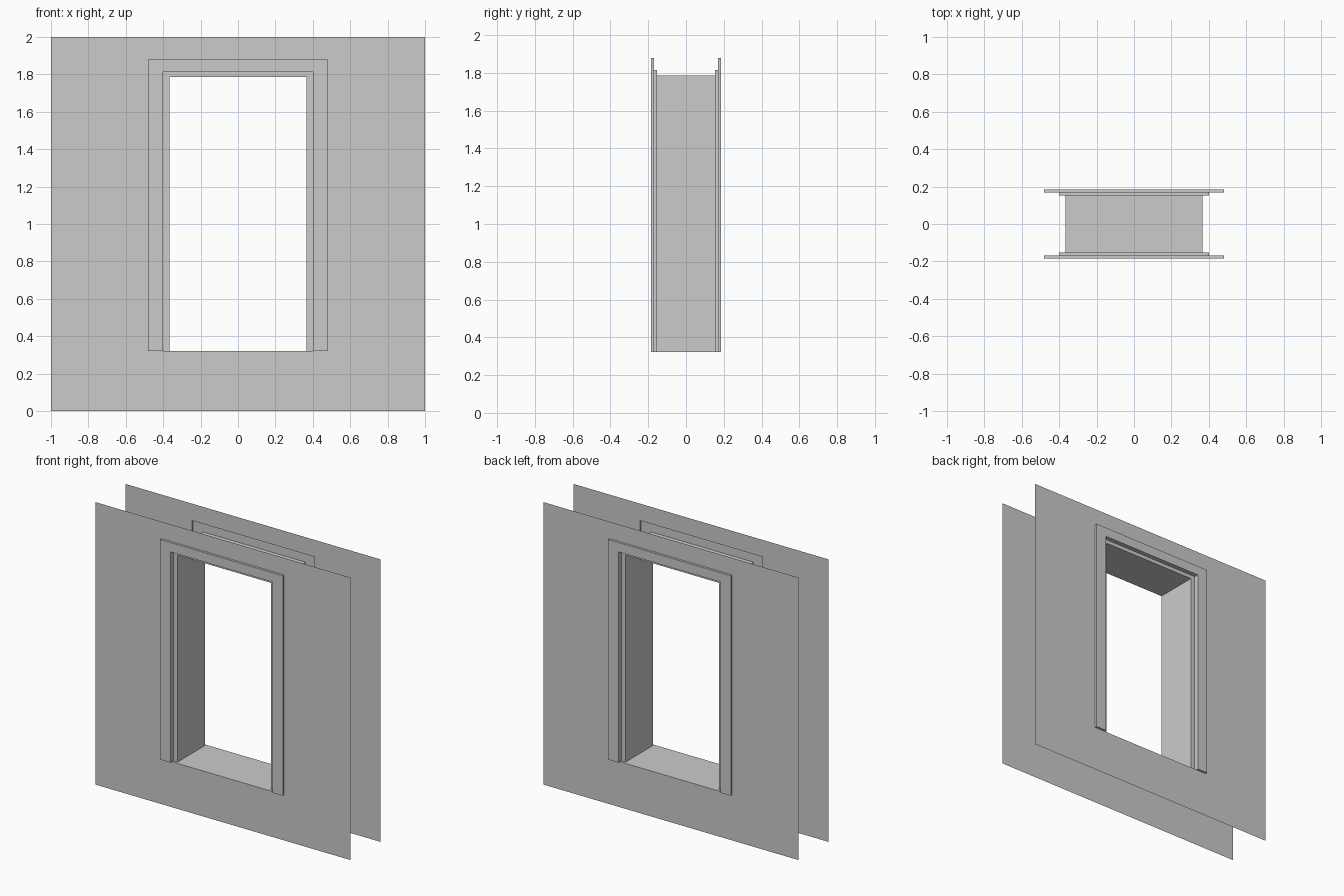
import bpy
import bmesh

cube = bpy.data.objects.get("Cube")
if cube:
    bpy.data.objects.remove(cube, do_unlink=True)

# Single plaster grey
grey = bpy.data.materials.new("plaster grey")
grey.use_nodes = True
COLOUR = (0.6, 0.6, 0.6, 1)
grey.diffuse_color = COLOUR
grey.node_tree.nodes["Principled BSDF"].inputs["Base Color"].default_value = COLOUR

# Main measurements
SILL = 0.322                        # height of the opening's bottom edge
WALL_Y, TRIM_Y, JAMB_Y = -0.1685, -0.1845, -0.1525
OUTER = (0.48, 1.88)                # half width and top of the raised trim
REBATE = (0.40, 1.814)              # inner edge of the trim
TUNNEL = (0.367, 1.787)             # clear opening


def arch(size, y, base=SILL):
    """Corner points of an open-bottomed doorway outline."""
    w, top = size
    return [(-w, y, base), (-w, y, top), (w, y, top), (w, y, base)]


def bridge(a, b):
    """Quads between two outlines."""
    return [(a[i], b[i], b[i + 1], a[i + 1]) for i in range(3)]


def floor(x0, x1, y0, y1, up=True):
    quad = [(x0, y0, SILL), (x1, y0, SILL), (x1, y1, SILL), (x0, y1, SILL)]
    return quad if up else quad[::-1]


def build(name, quads, both_sides=True):
    bm = bmesh.new()
    for quad in quads:
        bm.faces.new([bm.verts.new(p) for p in quad])
    bmesh.ops.remove_doubles(bm, verts=bm.verts, dist=0.0001)
    mesh = bpy.data.meshes.new(name)
    bm.to_mesh(mesh)
    bm.free()
    mesh.materials.append(grey)
    obj = bpy.data.objects.new(name, mesh)
    bpy.context.collection.objects.link(obj)
    if both_sides:
        mirror = obj.modifiers.new("front_and_back", "MIRROR")
        mirror.use_axis = (False, True, False)
        mirror.use_mirror_merge = False
    return obj


# Thin wall sheets with a doorway cut out
border = arch((1, 2), WALL_Y, 0)
hole = arch(OUTER, WALL_Y)
build("wall_sheets", bridge(border, hole) + [(border[0], border[3], hole[3], hole[0])])

# Raised trim: outer edge, face, return into the opening, undersides of the posts
trim_face = arch(OUTER, TRIM_Y)
trim_inner = arch(REBATE, TRIM_Y)
rebate_back = arch(REBATE, JAMB_Y)
trim = bridge(hole, trim_face) + bridge(trim_face, trim_inner) + bridge(trim_inner, rebate_back)
for x0, x1 in ((-OUTER[0], -REBATE[0]), (REBATE[0], OUTER[0])):
    trim.append(floor(x0, x1, TRIM_Y, WALL_Y, up=False))
build("door_trim", trim)

# Stepped stop behind the trim, with its strip of sill
build("door_stop", bridge(rebate_back, arch(TUNNEL, JAMB_Y))
      + [floor(-REBATE[0], REBATE[0], WALL_Y, JAMB_Y)])

# Passage through the wall: jambs, ceiling and sill
build("passage", bridge(arch(TUNNEL, JAMB_Y), arch(TUNNEL, -JAMB_Y))
      + [floor(-TUNNEL[0], TUNNEL[0], JAMB_Y, -JAMB_Y)], both_sides=False)
